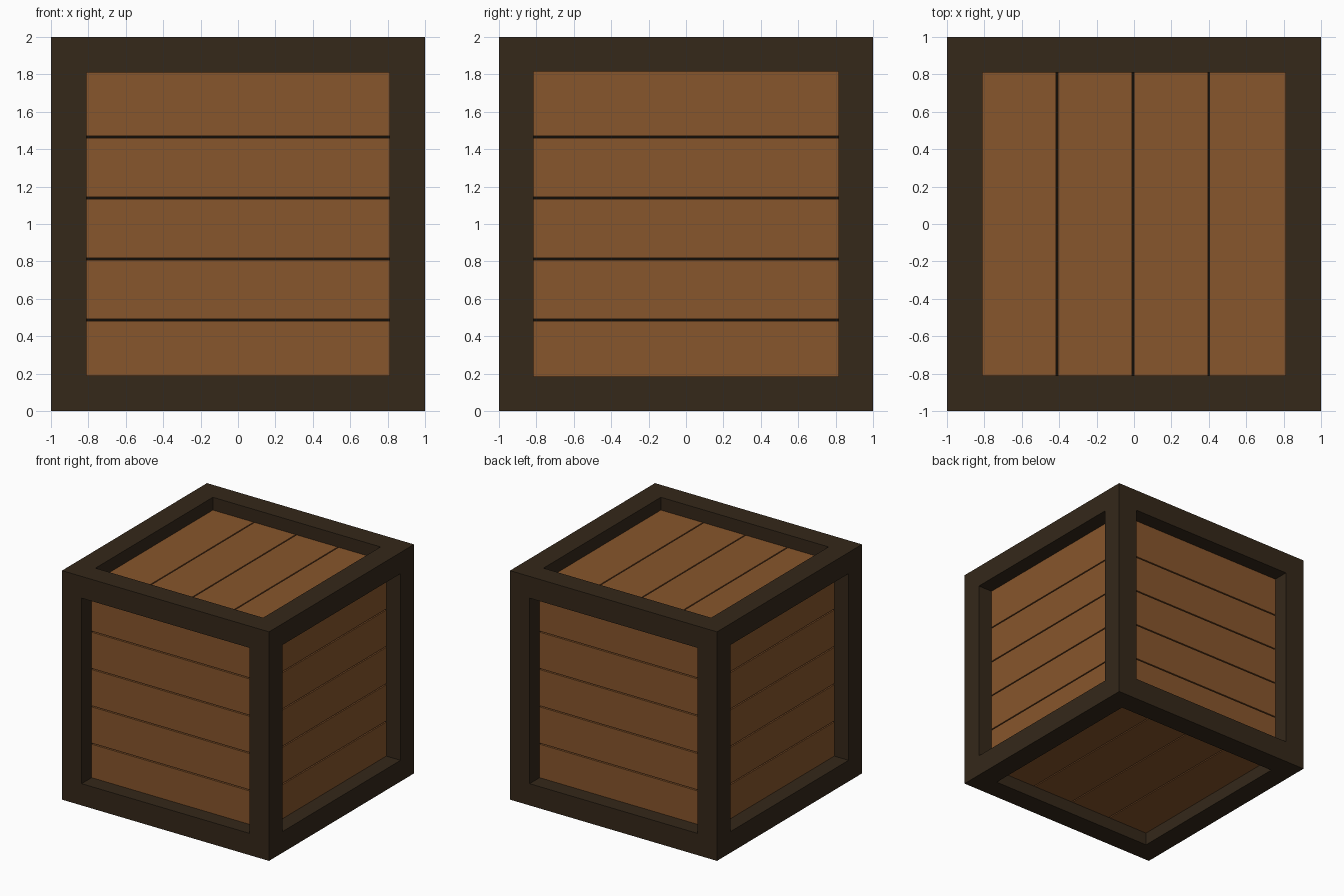
import bpy

if "Cube" in bpy.data.objects:
    bpy.data.objects.remove(bpy.data.objects["Cube"])

GAP = 0.01


def material(name, rgb):
    m = bpy.data.materials.new(name)
    m.diffuse_color = (*rgb, 1)
    m.use_nodes = True
    m.node_tree.nodes["Principled BSDF"].inputs["Base Color"].default_value = m.diffuse_color
    return m


frame_mat = material("dark_wood", (0.035, 0.021, 0.010))
plank_mat = material("light_wood", (0.245, 0.092, 0.025))
core_mat = material("shadow_gap", (0.006, 0.004, 0.002))


def box(name, lo, hi, mat):
    bpy.ops.mesh.primitive_cube_add(size=1)
    ob = bpy.context.object
    ob.name = name
    for v in ob.data.vertices:
        v.co = [l + (c + 0.5) * (h - l) for c, l, h in zip(v.co, lo, hi)]
    ob.data.materials.append(mat)
    return ob


# Frame: a solid cube with a square opening cut through along each axis
frame = box("frame", (-1, -1, 0), (1, 1, 2), frame_mat)
openings = [
    ((-0.81, -1.5, 0.19), (0.81, 1.5, 1.81)),
    ((-1.5, -0.815, 0.185), (1.5, 0.815, 1.815)),
    ((-0.81, -0.81, -0.5), (0.81, 0.81, 2.5)),
]
for lo, hi in openings:
    cutter = box("cutter", lo, hi, frame_mat)
    mod = frame.modifiers.new("opening", 'BOOLEAN')
    mod.operation = 'DIFFERENCE'
    mod.solver = 'EXACT'
    mod.object = cutter
    bpy.context.view_layer.objects.active = frame
    bpy.ops.object.modifier_apply(modifier=mod.name)
    bpy.data.objects.remove(cutter)

# Dark core seen through the gaps between planks
box("inner_core", (-0.82, -0.82, 0.15), (0.82, 0.82, 1.85), core_mat)

# Horizontal planks on the four sides, recessed in the frame
rows = [0.15, 0.487, 0.813, 1.139, 1.465, 1.85]
for i, (a, b) in enumerate(zip(rows, rows[1:])):
    a, b = a + GAP / 2, b - GAP / 2
    for side, s in (("front", -1), ("back", 1)):
        y0, y1 = sorted((s * 0.82, s * 0.862))
        box(f"{side}_plank_{i + 1}", (-0.85, y0, a), (0.85, y1, b), plank_mat)
    for side, s in (("left", -1), ("right", 1)):
        x0, x1 = sorted((s * 0.82, s * 0.862))
        box(f"{side}_plank_{i + 1}", (x0, -0.85, a), (x1, 0.85, b), plank_mat)

# Planks running front to back on the top and bottom
cols = [-0.85, -0.412, -0.006, 0.4, 0.85]
for i, (a, b) in enumerate(zip(cols, cols[1:])):
    a, b = a + GAP / 2, b - GAP / 2
    box(f"top_plank_{i + 1}", (a, -0.85, 1.85), (b, 0.85, 1.888), plank_mat)
    box(f"bottom_plank_{i + 1}", (a, -0.85, 0.112), (b, 0.85, 0.15), plank_mat)
